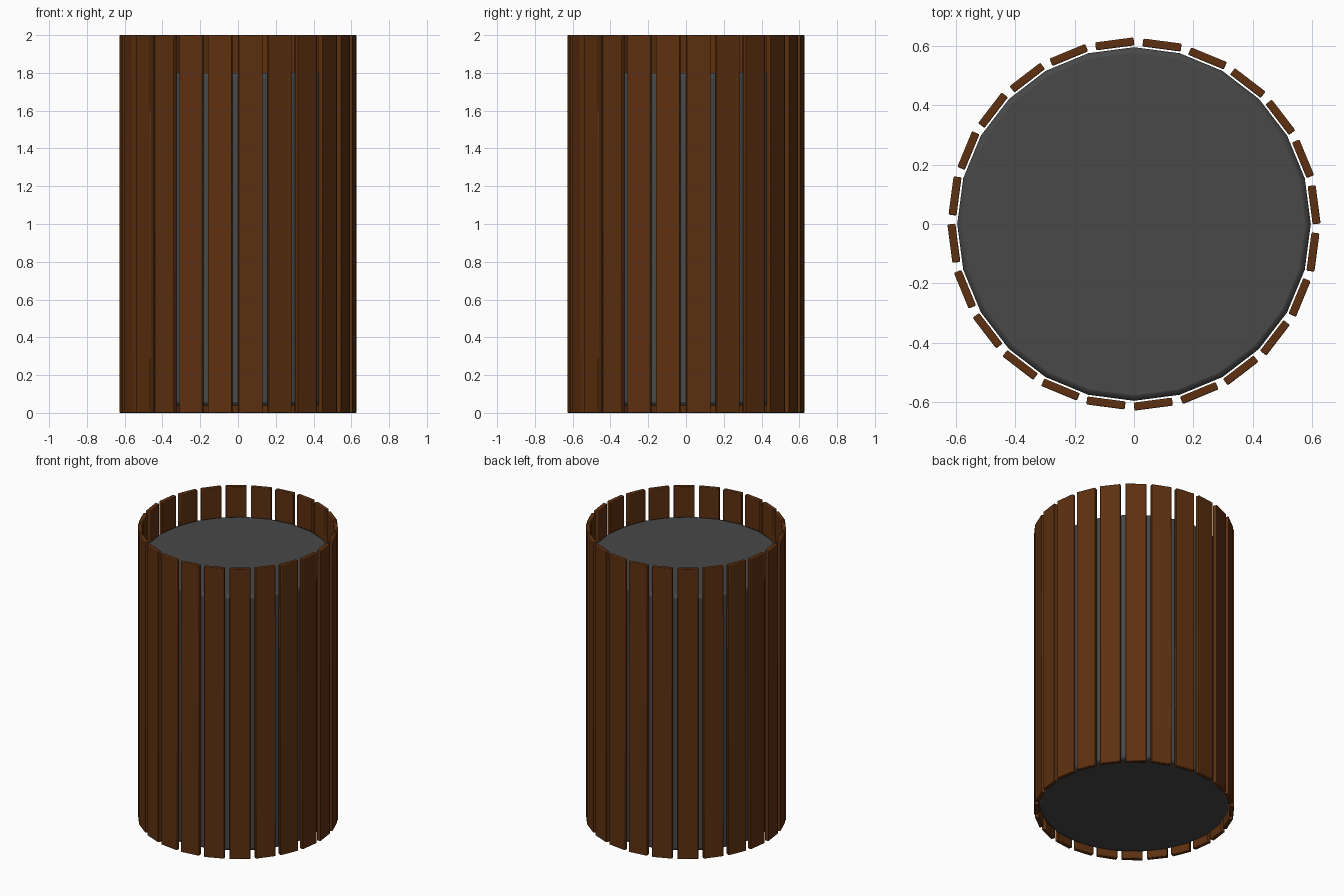
import bpy, math
from mathutils import Matrix, Vector

if "Cube" in bpy.data.objects:
    bpy.data.objects.remove(bpy.data.objects["Cube"])

N = 24                      # slats and core sides
STEP = 2 * math.pi / N


def material(name, rgb):
    m = bpy.data.materials.new(name)
    m.diffuse_color = (*rgb, 1)
    m.use_nodes = True
    m.node_tree.nodes["Principled BSDF"].inputs["Base Color"].default_value = m.diffuse_color
    return m


wood = material("brown wood", (0.11, 0.03, 0.005))
grey = material("dark grey", (0.065, 0.065, 0.065))


def finish(obj, name, mat, bevel):
    obj.name = name
    obj.data.materials.append(mat)
    b = obj.modifiers.new("bevel", 'BEVEL')
    b.width, b.segments = bevel, 2
    b.limit_method = 'ANGLE'
    b.angle_limit = math.radians(40)
    bpy.ops.object.shade_smooth_by_angle(angle=math.radians(35))


# Inner bin: a closed 24-sided drum, raised off the ground
BOTTOM, TOP = 0.04, 1.80
bpy.ops.mesh.primitive_cylinder_add(vertices=N, radius=0.595, depth=TOP - BOTTOM,
                                    location=(0, 0, (TOP + BOTTOM) / 2))
finish(bpy.context.object, "inner_drum", grey, 0.018)

# Ring of upright wooden slats, each slid slightly sideways along its tangent
WIDTH, THICK, R_OUT, SHIFT = 0.13, 0.027, 0.623, -0.015
for i in range(N):
    a = (i + 0.5) * STEP
    rot = Matrix.Rotation(a, 3, 'Z')
    pos = rot @ Vector((R_OUT - THICK / 2, SHIFT, 1.0))
    bpy.ops.mesh.primitive_cube_add(size=1, location=pos, rotation=(0, 0, a))
    slat = bpy.context.object
    slat.data.transform(Matrix.Diagonal((THICK, WIDTH, 2.0, 1)))
    finish(slat, f"slat_{i + 1}", wood, 0.004)
